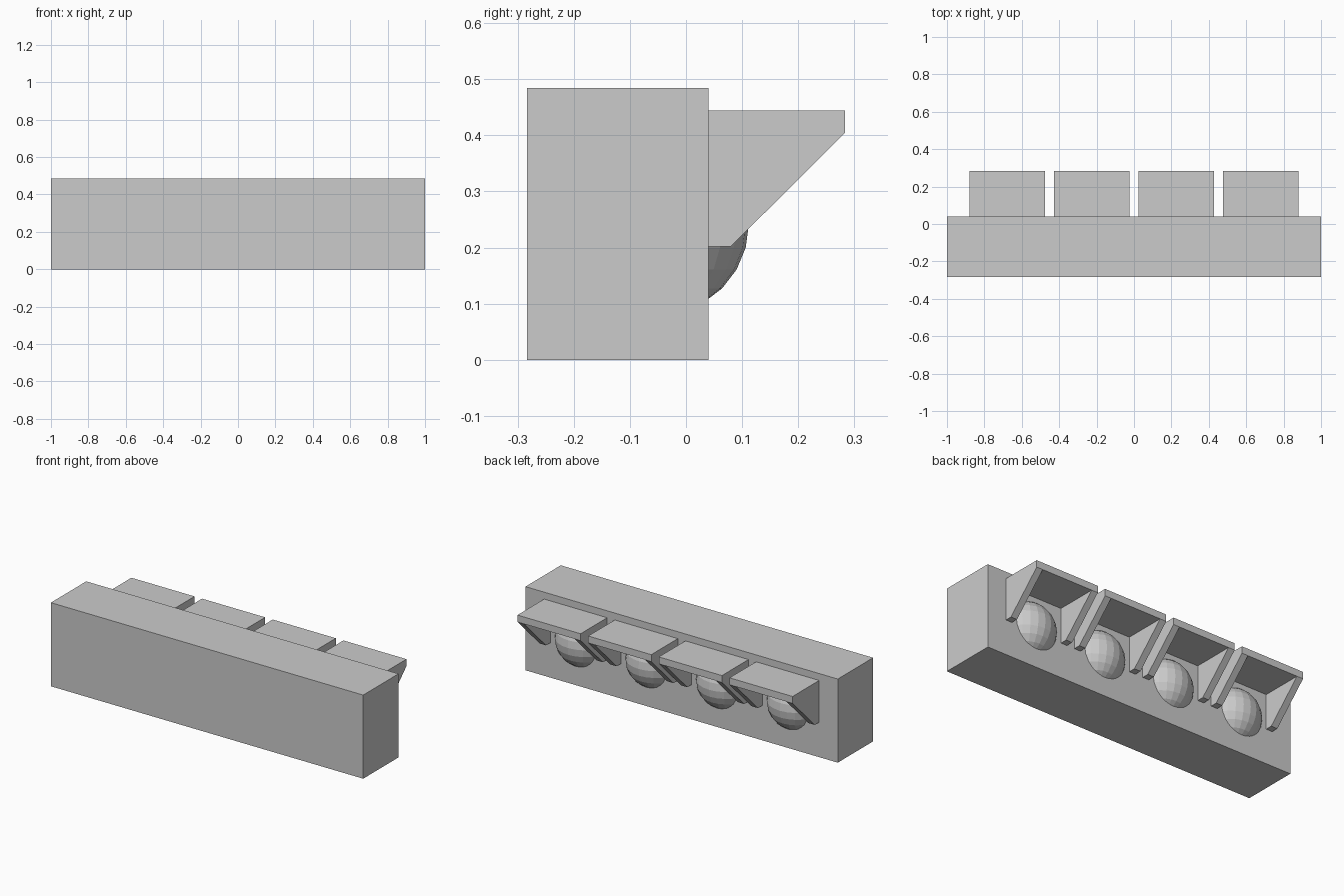
import bpy, bmesh

if "Cube" in bpy.data.objects:
    bpy.data.objects.remove(bpy.data.objects["Cube"])

FACE = 0.04      # y of the housing face that carries the lamps
PITCH = 0.4525   # spacing between lamps
HALF_W = 0.202   # half width of a hood
T = 0.04         # hood thickness


def finish(name, bm):
    bmesh.ops.recalc_face_normals(bm, faces=bm.faces)
    mesh = bpy.data.meshes.new(name)
    bm.to_mesh(mesh)
    bm.free()
    obj = bpy.data.objects.new(name, mesh)
    bpy.context.collection.objects.link(obj)
    return obj


def extrude_yz(bm, profile, x0, x1):
    face = bm.faces.new([bm.verts.new((x0, y, z)) for y, z in profile])
    new = bmesh.ops.extrude_face_region(bm, geom=[face])["geom"]
    verts = [v for v in new if isinstance(v, bmesh.types.BMVert)]
    bmesh.ops.translate(bm, verts=verts, vec=(x1 - x0, 0, 0))


# Housing block
bm = bmesh.new()
extrude_yz(bm, [(-0.283, 0), (FACE, 0), (FACE, 0.484), (-0.283, 0.484)], -1, 1)
finish("housing", bm)

cheek = [(FACE, 0.202), (0.08, 0.202), (0.283, 0.404), (FACE, 0.404)]
roof = [(FACE, 0.404), (0.283, 0.404), (0.283, 0.444), (FACE, 0.444)]

for i in range(4):
    cx = (i - 1.5) * PITCH

    # Hood: flat roof with two tapered cheeks
    bm = bmesh.new()
    extrude_yz(bm, roof, cx - HALF_W, cx + HALF_W)
    extrude_yz(bm, cheek, cx - HALF_W, cx - HALF_W + T)
    extrude_yz(bm, cheek, cx + HALF_W - T, cx + HALF_W)
    bmesh.ops.remove_doubles(bm, verts=bm.verts, dist=1e-5)
    # drop the hidden faces where cheeks meet the roof
    finish(f"hood_{i + 1}", bm)

    # Domed lens: sphere trimmed at the housing face
    bm = bmesh.new()
    bmesh.ops.create_uvsphere(bm, u_segments=24, v_segments=12, radius=0.162)
    bmesh.ops.translate(bm, verts=bm.verts, vec=(cx, -0.05, 0.242))
    bmesh.ops.bisect_plane(bm, geom=bm.verts[:] + bm.edges[:] + bm.faces[:],
                           plane_co=(0, FACE, 0), plane_no=(0, 1, 0),
                           clear_inner=True)
    finish(f"lens_{i + 1}", bm)
